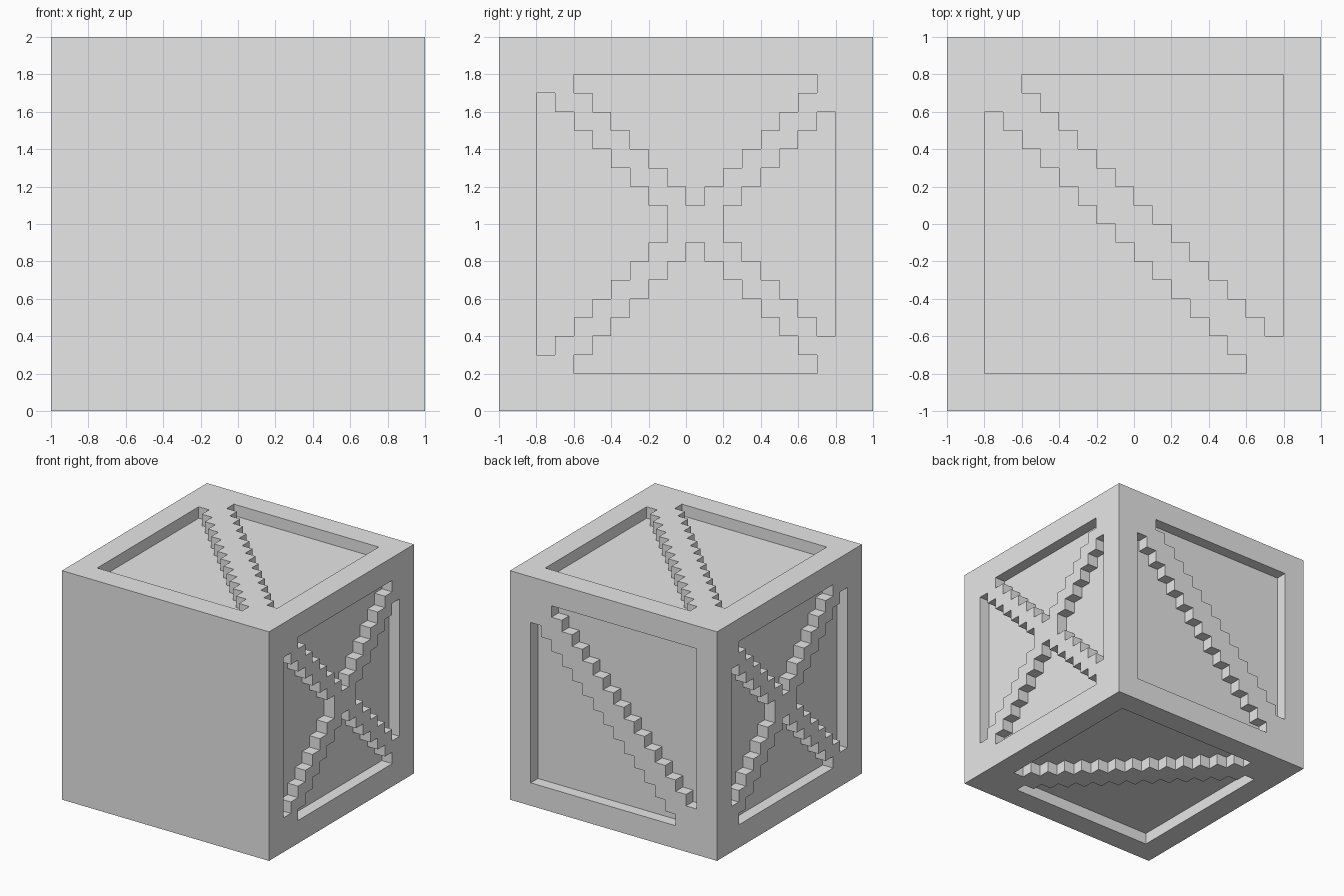
import bpy
import bmesh
from mathutils import Matrix, Vector

CELL = 0.1      # block size, also the depth of the recesses
FRAME = 0.8     # inner half-width of the frame

if "Cube" in bpy.data.objects:
    bpy.data.objects.remove(bpy.data.objects["Cube"], do_unlink=True)

# Material
grey = bpy.data.materials.new("plain_grey")
grey.use_nodes = True
color = (0.8, 0.8, 0.8, 1)
grey.diffuse_color = color
grey.node_tree.nodes["Principled BSDF"].inputs["Base Color"].default_value = color


# Rules for the panels between the braces, from the face centre
def side_panel(c):
    rising, falling = c.z - c.y, c.z + c.y
    return not (-0.15 < rising < 0.05) and not (-0.05 < falling < 0.15)


def back_panel(c):
    return abs(c.x - c.z) > 0.15


def end_panel(c):
    return abs(c.x + c.y) > 0.15


# Each recessed side: outward direction and its panel rule (the front stays flat)
SIDES = [
    (Vector((1, 0, 0)), side_panel),
    (Vector((-1, 0, 0)), side_panel),
    (Vector((0, 1, 0)), back_panel),
    (Vector((0, 0, 1)), end_panel),
    (Vector((0, 0, -1)), end_panel),
]


def recess(bm, normal, rule):
    """Push the panel blocks of one side inwards."""
    panel = []
    for face in bm.faces:
        c = face.calc_center_median()
        if c.dot(normal) < 0.99:
            continue
        flat = c - normal * c.dot(normal)
        if max(abs(v) for v in flat) < FRAME and rule(c):
            panel.append(face)
    result = bmesh.ops.extrude_face_region(bm, geom=panel)
    verts = [g for g in result["geom"] if isinstance(g, bmesh.types.BMVert)]
    bmesh.ops.translate(bm, verts=verts, vec=normal * -CELL)
    leftover = [f for f in panel if f.is_valid]
    if leftover:
        bmesh.ops.delete(bm, geom=leftover, context="FACES")


# Crate: gridded cube with stepped brace panels
bm = bmesh.new()
bmesh.ops.create_cube(bm, size=2)
bmesh.ops.subdivide_edges(bm, edges=bm.edges[:], cuts=19, use_grid_fill=True)
for normal, rule in SIDES:
    recess(bm, normal, rule)
bmesh.ops.recalc_face_normals(bm, faces=bm.faces[:])
bmesh.ops.transform(bm, matrix=Matrix.Translation((0, 0, 1)), verts=bm.verts[:])

mesh = bpy.data.meshes.new("braced_crate")
bm.to_mesh(mesh)
bm.free()
mesh.materials.append(grey)
crate = bpy.data.objects.new("braced_crate", mesh)
bpy.context.collection.objects.link(crate)
